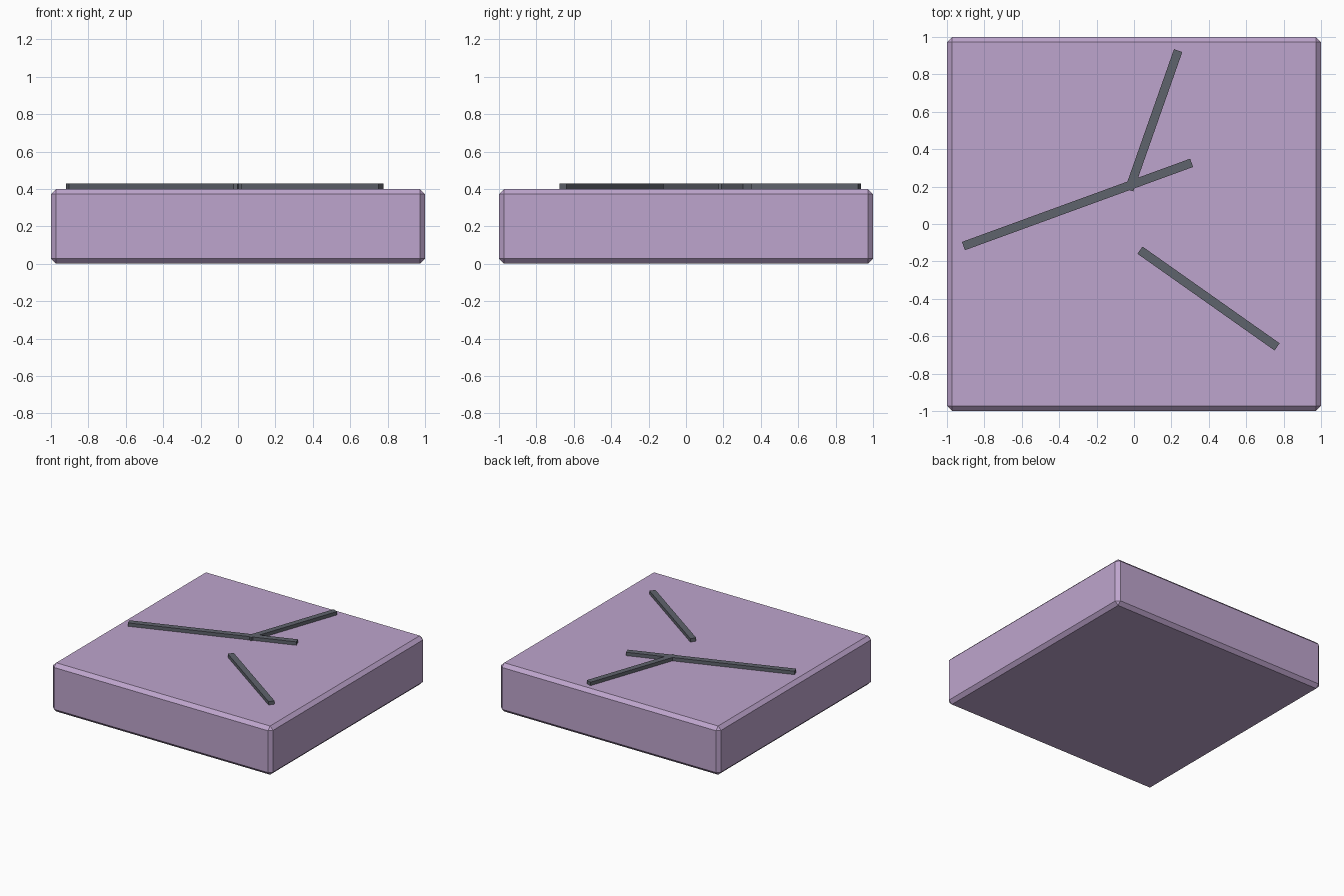
import bpy, math

if "Cube" in bpy.data.objects:
    bpy.data.objects.remove(bpy.data.objects["Cube"])


def material(name, rgb):
    m = bpy.data.materials.new(name)
    m.diffuse_color = (*rgb, 1)
    m.use_nodes = True
    m.node_tree.nodes["Principled BSDF"].inputs["Base Color"].default_value = m.diffuse_color
    return m


def box(name, size, loc, angle, mat):
    bpy.ops.mesh.primitive_cube_add(size=1, location=loc, rotation=(0, 0, angle))
    ob = bpy.context.object
    ob.name = name
    ob.scale = size
    bpy.ops.object.transform_apply(location=False, rotation=False, scale=True)
    ob.data.materials.append(mat)
    return ob


lilac = material("lilac stone", (0.515, 0.376, 0.610))
dark = material("dark grey", (0.114, 0.125, 0.150))

# Chamfered floor slab
slab = box("slab", (2, 2, 0.4), (0, 0, 0.2), 0, lilac)
bevel = slab.modifiers.new("chamfer", 'BEVEL')
bevel.width = 0.028
bevel.segments = 1

# Raised crack strips: start and end of each centre line
cracks = {
    "long_crack": ((-0.912, -0.118), (0.308, 0.327)),
    "branch_crack": ((-0.026, 0.182), (0.236, 0.927)),
    "short_crack": ((0.032, -0.140), (0.765, -0.657)),
}
for name, ((x0, y0), (x1, y1)) in cracks.items():
    length = math.hypot(x1 - x0, y1 - y0)
    angle = math.atan2(y1 - y0, x1 - x0)
    box(name, (length, 0.047, 0.034), ((x0 + x1) / 2, (y0 + y1) / 2, 0.411), angle, dark)
